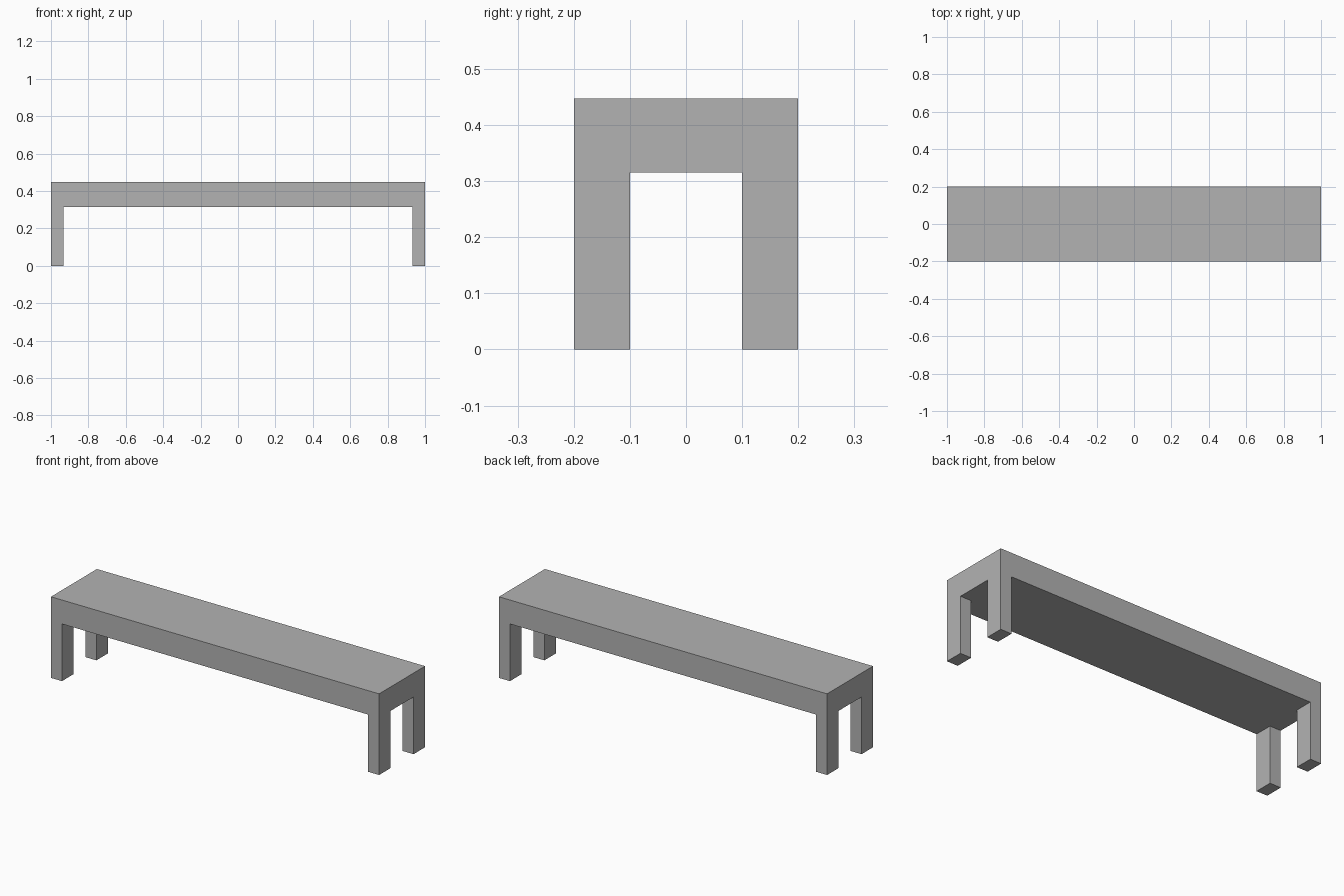
import bpy
import bmesh
from mathutils import Matrix, Vector

if "Cube" in bpy.data.objects:
    bpy.data.objects.remove(bpy.data.objects["Cube"], do_unlink=True)

LENGTH, DEPTH, HEIGHT = 2.0, 0.4, 0.447
UNDERSIDE = 0.315
LEG_X, LEG_Y = 0.067, 0.1

# Plain grey material
grey = bpy.data.materials.new("plain_grey")
grey.use_nodes = True
colour = (0.45, 0.45, 0.45, 1.0)
grey.diffuse_color = colour
grey.node_tree.nodes["Principled BSDF"].inputs["Base Color"].default_value = colour

# Thick slab top
bm = bmesh.new()
thickness = HEIGHT - UNDERSIDE
bmesh.ops.create_cube(
    bm, size=1.0,
    matrix=Matrix.Translation((0, 0, UNDERSIDE + thickness / 2))
    @ Matrix.Diagonal((LENGTH, DEPTH, thickness, 1)))

# Cut lines that mark out the leg corners
for axis, offset in ((Vector((1, 0, 0)), LENGTH / 2 - LEG_X),
                     (Vector((0, 1, 0)), DEPTH / 2 - LEG_Y)):
    for side in (-1, 1):
        bmesh.ops.bisect_plane(
            bm, geom=bm.verts[:] + bm.edges[:] + bm.faces[:],
            plane_co=axis * offset * side, plane_no=axis)

# Four legs drawn down from the underside corners
bm.normal_update()
corners = [f for f in bm.faces if f.normal.z < -0.9
           and abs(f.calc_center_median().x) > LENGTH / 2 - LEG_X
           and abs(f.calc_center_median().y) > DEPTH / 2 - LEG_Y]
for face in corners:
    leg = bmesh.ops.extrude_discrete_faces(bm, faces=[face])["faces"][0]
    bmesh.ops.translate(bm, verts=leg.verts, vec=(0, 0, -UNDERSIDE))

# Merge flat areas into clean single faces
bmesh.ops.remove_doubles(bm, verts=bm.verts, dist=0.0001)
bmesh.ops.dissolve_limit(bm, angle_limit=0.01, verts=bm.verts, edges=bm.edges)
bmesh.ops.recalc_face_normals(bm, faces=bm.faces)

mesh = bpy.data.meshes.new("bench")
bm.to_mesh(mesh)
bm.free()
mesh.materials.append(grey)
bench = bpy.data.objects.new("bench", mesh)
bpy.context.collection.objects.link(bench)
